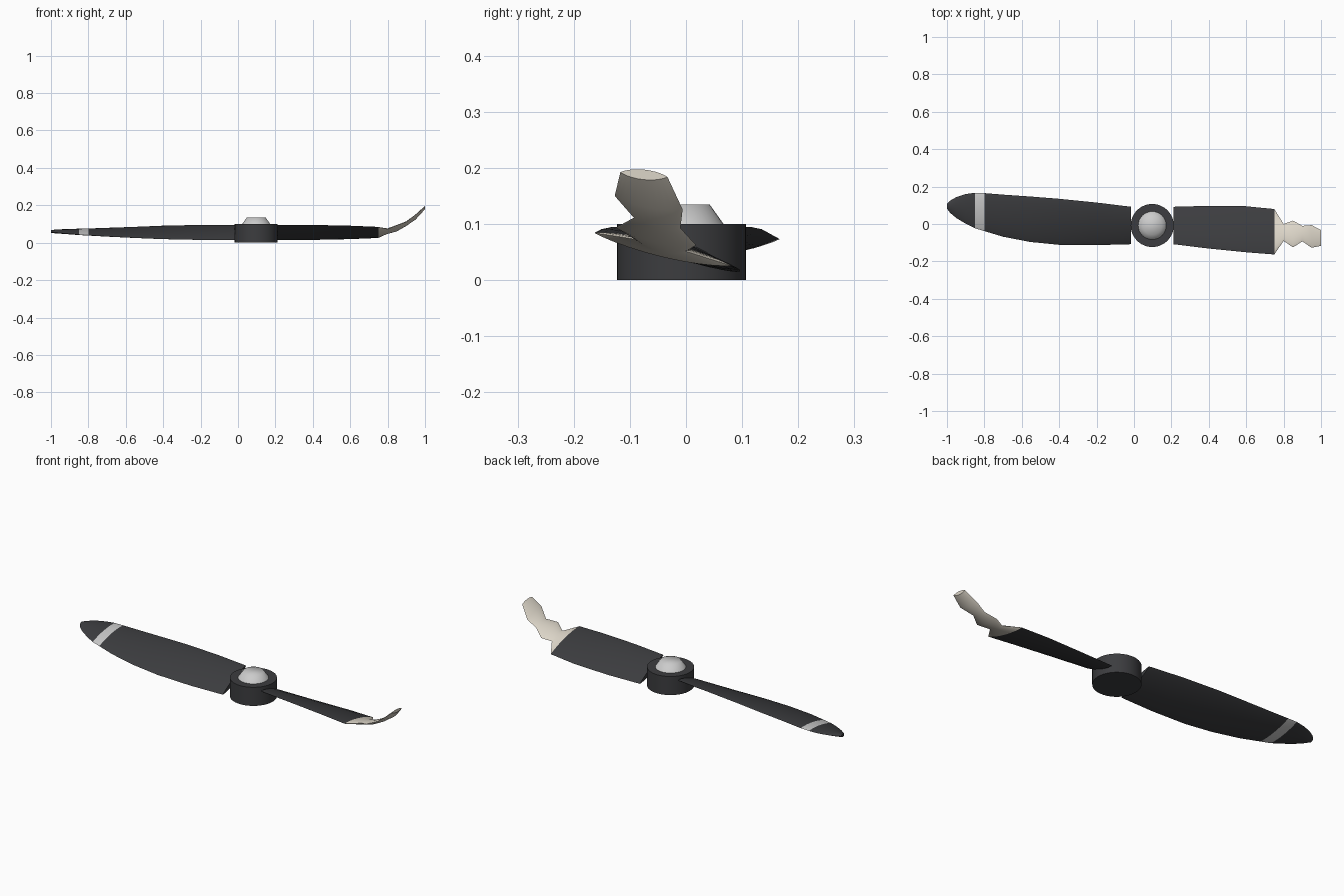
import bpy, bmesh, math

if "Cube" in bpy.data.objects:
    bpy.data.objects.remove(bpy.data.objects["Cube"])

CX, CY = 0.0975, -0.008      # hub axis
N = 24                       # points around a blade section


def material(name, rgb):
    m = bpy.data.materials.new(name)
    m.diffuse_color = (*rgb, 1)
    m.use_nodes = True
    m.node_tree.nodes["Principled BSDF"].inputs["Base Color"].default_value = m.diffuse_color
    return m


DARK = material("dark_paint", (0.045, 0.046, 0.05))
BAND = material("band_paint", (0.62, 0.62, 0.62))
WOOD = material("bare_wood", (0.72, 0.67, 0.58))


def loft(name, sections, mats, band=None):
    """Skin lens-shaped sections (x, y_low, y_high, z_mid, slope, thickness)."""
    bm = bmesh.new()
    rings = []
    for x, lo, hi, zc, slope, t in sections:
        mid, half = (lo + hi) / 2, (hi - lo) / 2
        ring = []
        for i in range(N):
            a = 2 * math.pi * i / N
            u, v = math.cos(a), math.sin(a) * abs(math.sin(a)) ** 0.7
            ring.append(bm.verts.new((x, mid + half * u, zc + slope * half * u + t / 2 * v)))
        rings.append(ring)
    for k, (a, b) in enumerate(zip(rings, rings[1:])):
        for i in range(N):
            j = (i + 1) % N
            f = bm.faces.new((a[i], a[j], b[j], b[i]))
            f.material_index = 1 if k == band else 0
    bm.faces.new(rings[0])
    bm.faces.new(rings[-1])
    bmesh.ops.recalc_face_normals(bm, faces=bm.faces)
    me = bpy.data.meshes.new(name)
    bm.to_mesh(me)
    bm.free()
    ob = bpy.data.objects.new(name, me)
    bpy.context.collection.objects.link(ob)
    for m in mats:
        me.materials.append(m)
    smooth(ob, 35)
    return ob


def smooth(ob, angle):
    bpy.ops.object.select_all(action='DESELECT')
    bpy.context.view_layer.objects.active = ob
    ob.select_set(True)
    bpy.ops.object.shade_smooth_by_angle(angle=math.radians(angle))


# Blade shape: radius, trailing y, leading y, z_mid, slope, thickness
BLADE = [
    (0.1125, -0.100, 0.100, 0.055, 0.40, 0.030),
    (0.30, -0.105, 0.123, 0.055, 0.35, 0.030),
    (0.50, -0.103, 0.143, 0.055, 0.29, 0.029),
    (0.6525, -0.088, 0.155, 0.055, 0.24, 0.028),
    (0.7975, -0.060, 0.165, 0.056, 0.20, 0.026),
    (0.8975, -0.030, 0.173, 0.057, 0.17, 0.024),
    (0.9475, -0.015, 0.175, 0.058, 0.16, 0.023),
    (0.9975, 0.010, 0.168, 0.059, 0.15, 0.021),
    (1.0475, 0.040, 0.152, 0.060, 0.15, 0.019),
    (1.080, 0.067, 0.133, 0.060, 0.15, 0.017),
    (1.0975, 0.090, 0.115, 0.060, 0.15, 0.014),
]

# Whole blade with painted band near its tip
loft("whole_blade", [(CX - r, CY + a, CY + b, z, s, t) for r, a, b, z, s, t in BLADE],
     [DARK, BAND], band=5)

# Snapped blade: the same shape turned half a turn and cut short
stub = [(CX + r, CY - b, CY - a, z, -s, t) for r, a, b, z, s, t in BLADE[:4]]
loft("broken_blade", stub, [DARK])

# Splintered core bending up from the break
loft("splintered_core", [
    stub[-1],
    (0.80, -0.090, 0.000, 0.062, -0.24, 0.024),
    (0.85, -0.125, 0.018, 0.078, -0.22, 0.022),
    (0.90, -0.093, -0.010, 0.102, -0.22, 0.020),
    (0.95, -0.127, -0.006, 0.138, -0.20, 0.019),
    (1.00, -0.117, -0.033, 0.188, -0.10, 0.018),
], [WOOD])

# Hub drum
bpy.ops.mesh.primitive_cylinder_add(vertices=48, radius=0.115, depth=0.1, location=(CX, CY, 0.05))
hub = bpy.context.object
hub.name = "hub"
hub.data.materials.append(DARK)
smooth(hub, 35)

# Spinner cap
bpy.ops.mesh.primitive_cone_add(vertices=32, radius1=0.075, radius2=0.05, depth=0.035,
                                location=(CX, CY, 0.1175))
cap = bpy.context.object
cap.name = "spinner_cap"
smooth(cap, 80)
